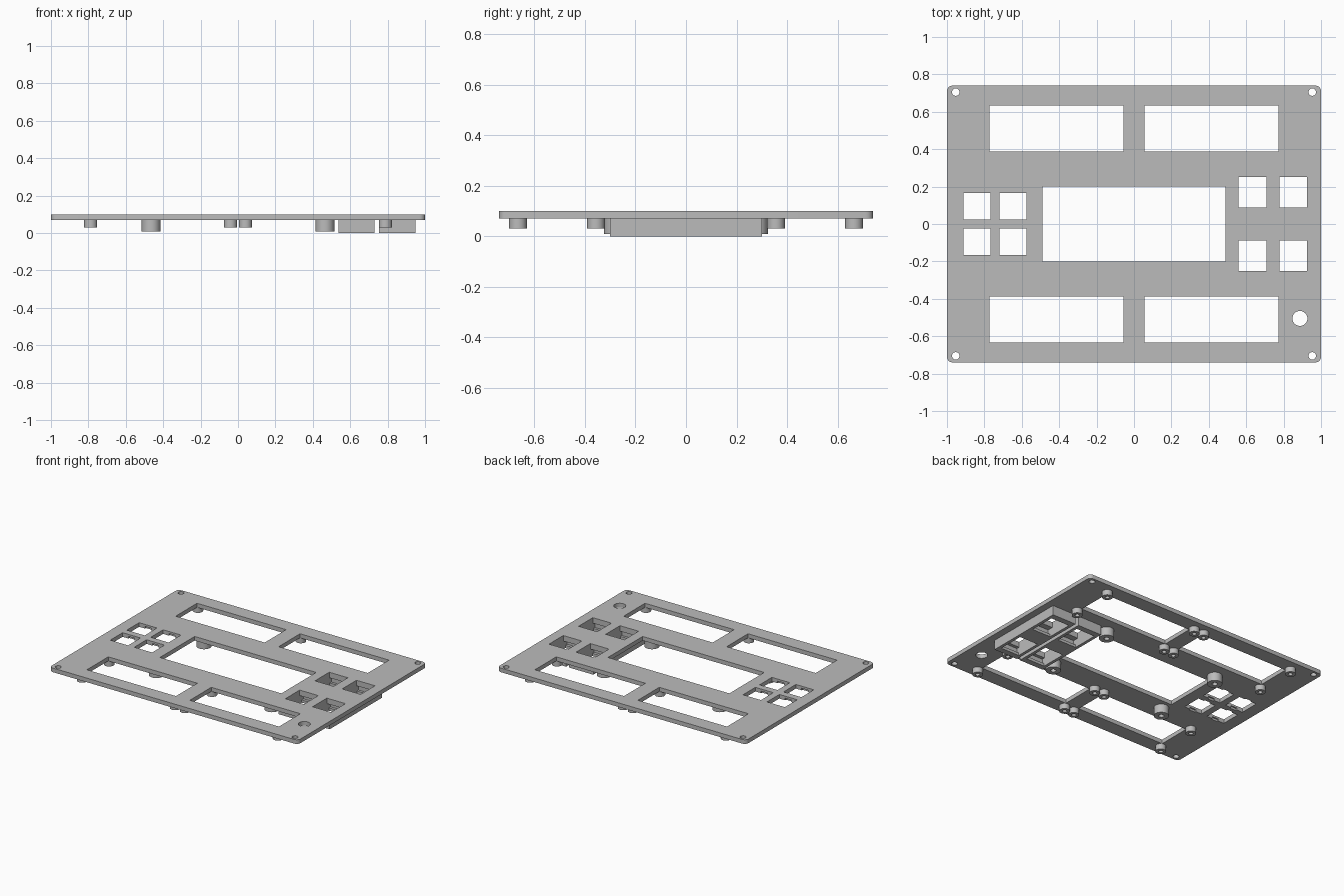
import bpy
import bmesh
from mathutils import Matrix, Vector

cube = bpy.data.objects.get("Cube")
if cube:
    bpy.data.objects.remove(cube, do_unlink=True)

GREY = 0.5
mat = bpy.data.materials.new("plain grey")
mat.use_nodes = True
mat.diffuse_color = (GREY, GREY, GREY, 1)
mat.node_tree.nodes["Principled BSDF"].inputs["Base Color"].default_value = (GREY, GREY, GREY, 1)

TOP, UNDER = 0.1, 0.07
HALF_Y = 0.74


def box(bm, x0, x1, y0, y1, z0, z1):
    size = Vector((x1 - x0, y1 - y0, z1 - z0))
    mid = Vector((x0 + x1, y0 + y1, z0 + z1)) / 2
    m = Matrix.Translation(mid) @ Matrix.Diagonal((*size, 1))
    return bmesh.ops.create_cube(bm, size=1, matrix=m)["verts"]


def rod(bm, x, y, r, z0, z1, sides=32):
    bmesh.ops.create_cone(bm, cap_ends=True, segments=sides, radius1=r, radius2=r,
                          depth=z1 - z0, matrix=Matrix.Translation((x, y, (z0 + z1) / 2)))


def finish(bm, name):
    mesh = bpy.data.meshes.new(name)
    bm.to_mesh(mesh)
    bm.free()
    obj = bpy.data.objects.new(name, mesh)
    bpy.context.collection.objects.link(obj)
    mesh.materials.append(mat)
    return obj


def cut(obj, bm):
    tool = finish(bm, "cutter")
    tool.hide_render = True
    mod = obj.modifiers.new("cut", "BOOLEAN")
    mod.operation = "DIFFERENCE"
    mod.solver = "EXACT"
    mod.object = tool
    bpy.context.view_layer.objects.active = obj
    bpy.ops.object.modifier_apply(modifier=mod.name)
    bpy.data.objects.remove(tool, do_unlink=True)


def smooth(obj):
    bpy.ops.object.select_all(action="DESELECT")
    obj.select_set(True)
    bpy.context.view_layer.objects.active = obj
    bpy.ops.object.shade_smooth_by_angle(angle=0.6)


SIGNS = [(sx, sy) for sx in (-1, 1) for sy in (-1, 1)]
KEY_X = ((-0.912, -0.768), (-0.719, -0.575))
JACK_X = ((0.558, 0.708), (0.777, 0.926))


def mirrored_box(bm, x0, x1, y0, y1, z0, z1, sy):
    box(bm, x0, x1, min(sy * y0, sy * y1), max(sy * y0, sy * y1), z0, z1)


# Panel with rounded corners
bm = bmesh.new()
box(bm, -1, 1, -HALF_Y, HALF_Y, UNDER, TOP)
uprights = [e for e in bm.edges if abs(e.verts[0].co.z - e.verts[1].co.z) > 0.01]
bmesh.ops.bevel(bm, geom=uprights, offset=0.03, segments=6, profile=0.5, affect="EDGES")
panel = finish(bm, "panel")

# Openings: four windows, display, keys, jacks, corner screws and the round hole
low, high = UNDER - 0.05, TOP + 0.05
bm = bmesh.new()
box(bm, -0.489, 0.489, -0.2, 0.2, low, high)
for sx, sy in SIGNS:
    x0, x1 = sorted((sx * 0.056, sx * 0.773))
    mirrored_box(bm, x0, x1, 0.387, 0.633, low, high, sy)
    rod(bm, sx * 0.953, sy * 0.705, 0.02, low, high, 24)
for x0, x1 in KEY_X:
    for sy in (-1, 1):
        mirrored_box(bm, x0, x1, 0.024, 0.166, low, high, sy)
for x0, x1 in JACK_X:
    for sy in (-1, 1):
        mirrored_box(bm, x0, x1, 0.088, 0.252, low, high, sy)
rod(bm, 0.887, -0.505, 0.04, low, high)
cut(panel, bm)

# Clip notches under the key openings
bm = bmesh.new()
for x0, x1 in KEY_X:
    mid = (x0 + x1) / 2
    for sy in (-1, 1):
        mirrored_box(bm, mid - 0.025, mid + 0.025, 0.014, 0.176, low, UNDER + 0.015, sy)
cut(panel, bm)
smooth(panel)


# Hollow screw bosses under the panel
def bosses(name, spots, r, hole, bottom):
    bm = bmesh.new()
    for x, y in spots:
        rod(bm, x, y, r, bottom, UNDER)
    obj = finish(bm, name)
    bm = bmesh.new()
    for x, y in spots:
        rod(bm, x, y, hole, bottom - 0.02, UNDER - 0.005, 20)
    cut(obj, bm)
    smooth(obj)


bosses("window_bosses", [(sx * x, sy * y) for sx, sy in SIGNS
                         for x in (0.04, 0.788) for y in (0.356, 0.665)],
       0.035, 0.015, 0.03)
bosses("display_bosses", [(sx * 0.465, sy * 0.274) for sx, sy in SIGNS], 0.05, 0.018, 0.008)

# Jack holders: a long block with two stepped pockets each
for number, (x0, x1) in enumerate(JACK_X):
    bm = bmesh.new()
    box(bm, x0 - 0.022, x1 + 0.022, -0.3, 0.3, 0, UNDER)
    holder = finish(bm, "jack_holder_%d" % (number + 1))
    # through opening, wide pocket, and back mouth between the catches
    for y0, y1, z0, z1 in ((0.088, 0.252, -0.02, 0.09),
                           (0.045, 0.275, 0.02, 0.06),
                           (0.065, 0.257, -0.02, 0.03)):
        bm = bmesh.new()
        for sy in (-1, 1):
            mirrored_box(bm, x0, x1, y0, y1, z0, z1, sy)
        cut(holder, bm)
